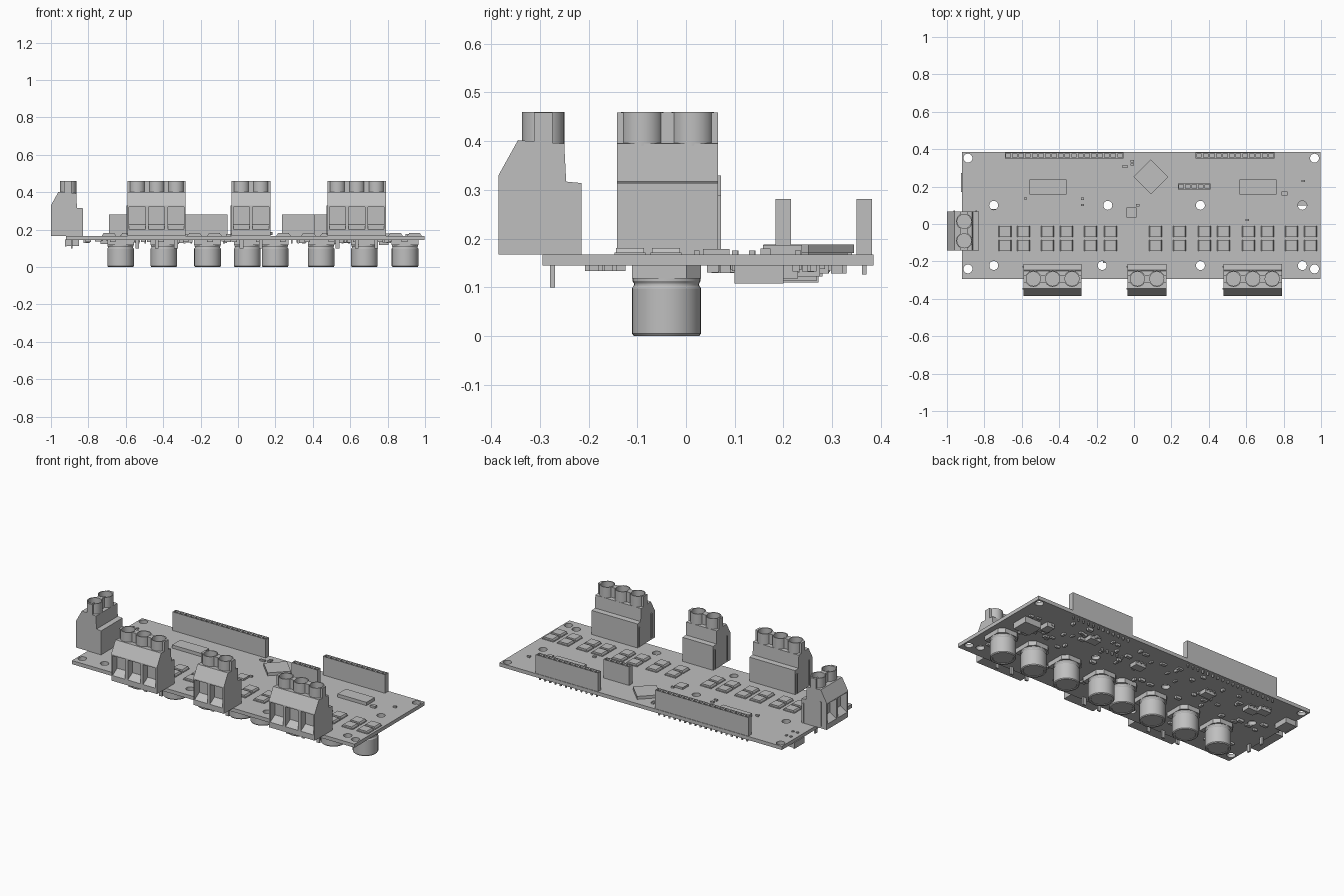
import bpy, bmesh, random
from math import pi, cos, sin
from mathutils import Matrix, Vector

cube = bpy.data.objects.get("Cube")
if cube:
    bpy.data.objects.remove(cube, do_unlink=True)

grey = bpy.data.materials.new("plain grey")
grey.use_nodes = True
grey.diffuse_color = (0.52, 0.52, 0.52, 1)
grey.node_tree.nodes["Principled BSDF"].inputs["Base Color"].default_value = (0.52, 0.52, 0.52, 1)

TOP, BOTTOM = 0.167, 0.145


def finish(bm, name, matrix=None, smooth=False):
    bmesh.ops.recalc_face_normals(bm, faces=bm.faces)
    mesh = bpy.data.meshes.new(name)
    bm.to_mesh(mesh)
    bm.free()
    obj = bpy.data.objects.new(name, mesh)
    bpy.context.collection.objects.link(obj)
    mesh.materials.append(grey)
    if matrix:
        obj.matrix_world = matrix
    if smooth:
        bpy.ops.object.select_all(action="DESELECT")
        obj.select_set(True)
        bpy.context.view_layer.objects.active = obj
        bpy.ops.object.shade_smooth_by_angle()
    return obj


def box(bm, x, y, z, turn=0):
    """Box from three (low, high) ranges, optionally turned about its own axis."""
    mid = Vector([sum(r) / 2 for r in (x, y, z)])
    size = [r[1] - r[0] for r in (x, y, z)]
    m = Matrix.Translation(mid) @ Matrix.Rotation(turn, 4, "Z") @ Matrix.Diagonal((*size, 1))
    return bmesh.ops.create_cube(bm, size=1, matrix=m)["verts"]


def chip(bm, x, y, w, d, z0, z1, turn=0):
    return box(bm, (x - w / 2, x + w / 2), (y - d / 2, y + d / 2), (z0, z1), turn)


def cylinder(bm, x, y, r, z0, z1, sides=24):
    m = Matrix.Translation((x, y, (z0 + z1) / 2))
    return bmesh.ops.create_cone(bm, cap_ends=True, segments=sides, radius1=r, radius2=r,
                                 depth=z1 - z0, matrix=m)["verts"]


def sink_top(bm, verts, rim, depth):
    """Inset the top face of a solid and push it down into a socket."""
    faces = {f for v in verts for f in v.link_faces}
    top = max(faces, key=lambda f: f.calc_center_median().z)
    bmesh.ops.inset_region(bm, faces=[top], thickness=rim)
    low = bmesh.ops.extrude_face_region(bm, geom=[top])["geom"]
    bmesh.ops.translate(bm, vec=(0, 0, -depth),
                        verts=[g for g in low if isinstance(g, bmesh.types.BMVert)])
    if top.is_valid:
        bmesh.ops.delete(bm, geom=[top], context="FACES_ONLY")


def prism(bm, profile, x0, x1):
    """Extrude a (y, z) profile along x."""
    face = bm.faces.new([bm.verts.new((x0, y, z)) for y, z in profile])
    new = bmesh.ops.extrude_face_region(bm, geom=[face])["geom"]
    bmesh.ops.translate(bm, vec=(x1 - x0, 0, 0),
                        verts=[g for g in new if isinstance(g, bmesh.types.BMVert)])


def cut(obj, cutter):
    cutter.hide_render = True
    mod = obj.modifiers.new("cut", "BOOLEAN")
    mod.operation, mod.solver, mod.object = "DIFFERENCE", "EXACT", cutter
    bpy.context.view_layer.objects.active = obj
    bpy.ops.object.modifier_apply(modifier=mod.name)
    bpy.data.objects.remove(cutter, do_unlink=True)


# Circuit board with mounting holes
bm = bmesh.new()
box(bm, (-0.92, 0.997), (-0.295, 0.385), (BOTTOM, TOP))
board = finish(bm, "circuit_board")
bm = bmesh.new()
holes = [(x, y) for x in (-0.75, 0.355, 0.9) for y in (0.1, -0.222)]
holes += [(-0.14, 0.1), (-0.17, -0.222)]
holes += [(x, y) for x in (-0.888, 0.965) for y in (0.352, -0.24)]
for x, y in holes:
    cylinder(bm, x, y, 0.024, 0.1, 0.2)
cut(board, finish(bm, "hole_cutter"))

# Screw terminal blocks, facing local -y
PITCH = 0.1035
BODY = [(-0.085, 0.167), (-0.085, 0.33), (-0.045, 0.402), (0.05, 0.395),
        (0.054, 0.317), (0.085, 0.314), (0.085, 0.167)]
MOUTH = [(-0.1, 0.2), (-0.085, 0.2), (-0.04, 0.228), (-0.04, 0.322), (-0.1, 0.322)]


def terminal_block(name, poles, matrix):
    half = poles * PITCH / 2
    centres = [(i - (poles - 1) / 2) * PITCH for i in range(poles)]
    bm = bmesh.new()
    prism(bm, BODY, -half, half)
    body = finish(bm, name + "_body", matrix)
    bm = bmesh.new()
    for x in centres:
        prism(bm, MOUTH, x - 0.043, x + 0.043)
    cut(body, finish(bm, "mouth_cutter", matrix))
    # Screw towers, joining web and slotted screw heads
    bm = bmesh.new()
    for x in centres:
        sink_top(bm, cylinder(bm, x, 0.007, 0.0435, 0.39, 0.46), 0.006, 0.035)
        chip(bm, x, 0.007, 0.07, 0.008, 0.424, 0.43, pi / 4)
    for i in range(poles + 1):
        x = -half + i * PITCH
        low, high = max(-half, x - 0.014), min(half, x + 0.014)
        box(bm, (low, high), (-0.012, 0.026), (0.39, 0.459))
    finish(bm, name + "_towers", matrix, True)
    # Locking rails on one side, and solder pins
    bm = bmesh.new()
    box(bm, (-half - 0.006, -half), (-0.05, -0.043), (0.18, 0.33))
    box(bm, (-half - 0.006, -half), (0.068, 0.075), (0.17, 0.29))
    for x in centres:
        chip(bm, x, 0.026, 0.02, 0.01, 0.1, TOP)
    finish(bm, name + "_rails_and_pins", matrix)


for name, poles, x in (("right_terminal", 3, -0.435), ("middle_terminal", 2, 0.07),
                       ("left_terminal", 3, 0.635)):
    terminal_block(name, poles, Matrix.Translation((x, -0.3, 0)))
terminal_block("end_terminal", 2, Matrix.Translation((-0.915, -0.038, 0))
               @ Matrix.Rotation(-pi / 2, 4, "Z"))

# Socket headers with pins through the board
for name, pins, x0, x1, y in (("long_header", 18, -0.69, -0.057, 0.366),
                              ("short_header", 12, 0.33, 0.752, 0.366),
                              ("inner_header", 5, 0.235, 0.41, 0.2)):
    bm = bmesh.new()
    step = (x1 - x0) / pins
    for i in range(pins):
        x = x0 + (i + 0.5) * step
        sink_top(bm, chip(bm, x, y, step, 0.032, TOP, 0.281), 0.008, 0.02)
        chip(bm, x, y, 0.009, 0.009, 0.126, TOP)
    finish(bm, name)

# Electrolytic capacitors hanging below the board
CAN = [(0, 0.003), (0.055, 0.003), (0.057, 0), (0.067, 0), (0.071, 0.005), (0.071, 0.098),
       (0.067, 0.104), (0.067, 0.108), (0.07, 0.113), (0.07, 0.122), (0, 0.122)]
for i, x in enumerate((-0.628, -0.396, -0.163, 0.05, 0.198, 0.444, 0.676, 0.893)):
    place = Matrix.Translation((x, -0.04, 0))
    bm = bmesh.new()
    verts = [bm.verts.new((r, 0, z)) for r, z in CAN]
    edges = [bm.edges.new(pair) for pair in zip(verts, verts[1:])]
    bmesh.ops.spin(bm, geom=verts + edges, axis=(0, 0, 1), cent=(0, 0, 0), angle=2 * pi,
                   steps=32, use_merge=True)
    bmesh.ops.remove_doubles(bm, verts=bm.verts, dist=0.0005)
    finish(bm, f"capacitor_can_{i}", place, True)
    bm = bmesh.new()
    base = chip(bm, 0, 0, 0.142, 0.142, 0.118, BOTTOM)
    corners = [e for e in bm.edges if abs(e.verts[0].co.z - e.verts[1].co.z) > 0.01
               and e.verts[0].co.y > 0]
    bmesh.ops.bevel(bm, geom=corners, offset=0.03, segments=1, affect="EDGES")
    finish(bm, f"capacitor_base_{i}", place)

# Power transistors in two rows
bm = bmesh.new()
for x in (-0.69, -0.59, -0.462, -0.36, -0.232, -0.126, 0.115, 0.243, 0.377, 0.479,
          0.612, 0.714, 0.842, 0.944):
    for y in (-0.041, -0.115):
        chip(bm, x, y, 0.076, 0.064, TOP, 0.171)
        top = chip(bm, x, y, 0.07, 0.058, 0.171, 0.181)
        for v in top:
            if v.co.z > 0.175:
                v.co.x += 0.006 * (1 if v.co.x < x else -1)
finish(bm, "power_transistors")

# Main chips on top
bm = bmesh.new()
chip(bm, 0.09, 0.252, 0.132, 0.132, 0.17, 0.188, pi / 4)
chip(bm, 0.09, 0.252, 0.112, 0.112, TOP, 0.17, pi / 4)
chip(bm, -0.46, 0.198, 0.196, 0.08, TOP, 0.187)
chip(bm, 0.663, 0.198, 0.196, 0.08, TOP, 0.187)
chip(bm, -0.013, 0.062, 0.055, 0.055, TOP, 0.179)
chip(bm, 0.805, 0.163, 0.034, 0.02, TOP, 0.18)
finish(bm, "top_chips")

# Small parts on top
bm = bmesh.new()
for x, y in ((-0.055, 0.308), (-0.04, 0.308), (-0.01, 0.335), (-0.01, 0.318), (-0.275, 0.135),
             (-0.275, 0.102), (-0.58, 0.137), (0.905, 0.23), (0.605, 0.022), (0.02, 0.1)):
    chip(bm, x, y, 0.018, 0.012, TOP, 0.176)
for x in (-0.89, -0.86):
    for y in (0.19, 0.255):
        chip(bm, x, y, 0.012, 0.012, TOP, 0.173)
finish(bm, "top_small_parts")

# Data port and chips below the board
bm = bmesh.new()
chip(bm, -0.888, 0.222, 0.075, 0.092, 0.113, BOTTOM)
chip(bm, -0.922, 0.222, 0.008, 0.1, 0.11, 0.148)
finish(bm, "data_port")
bm = bmesh.new()
chip(bm, 0.88, 0.15, 0.11, 0.1, 0.108, BOTTOM)
chip(bm, 0.78, 0.2, 0.05, 0.06, 0.118, BOTTOM)
for x, y in ((-0.7, 0.255), (-0.64, 0.22), (0.13, 0.19), (0.5, 0.25), (-0.35, 0.2)):
    chip(bm, x, y, 0.07, 0.05, 0.122, BOTTOM)
    for k in (-0.025, 0, 0.025):
        chip(bm, x + k, y, 0.008, 0.07, 0.138, BOTTOM)
finish(bm, "bottom_chips")

# Scattered small parts below the board
random.seed(4)
bm = bmesh.new()
for i in range(75):
    x, y = random.uniform(-0.82, 0.92), random.uniform(0.05, 0.32)
    w, d = random.choice(((0.024, 0.014), (0.014, 0.024), (0.034, 0.02)))
    chip(bm, x, y, w, d, random.uniform(0.128, 0.137), BOTTOM)
for i in range(14):
    chip(bm, -0.8 + i * 0.13, random.uniform(-0.2, -0.13), 0.03, 0.018, 0.133, BOTTOM)
finish(bm, "bottom_small_parts")
